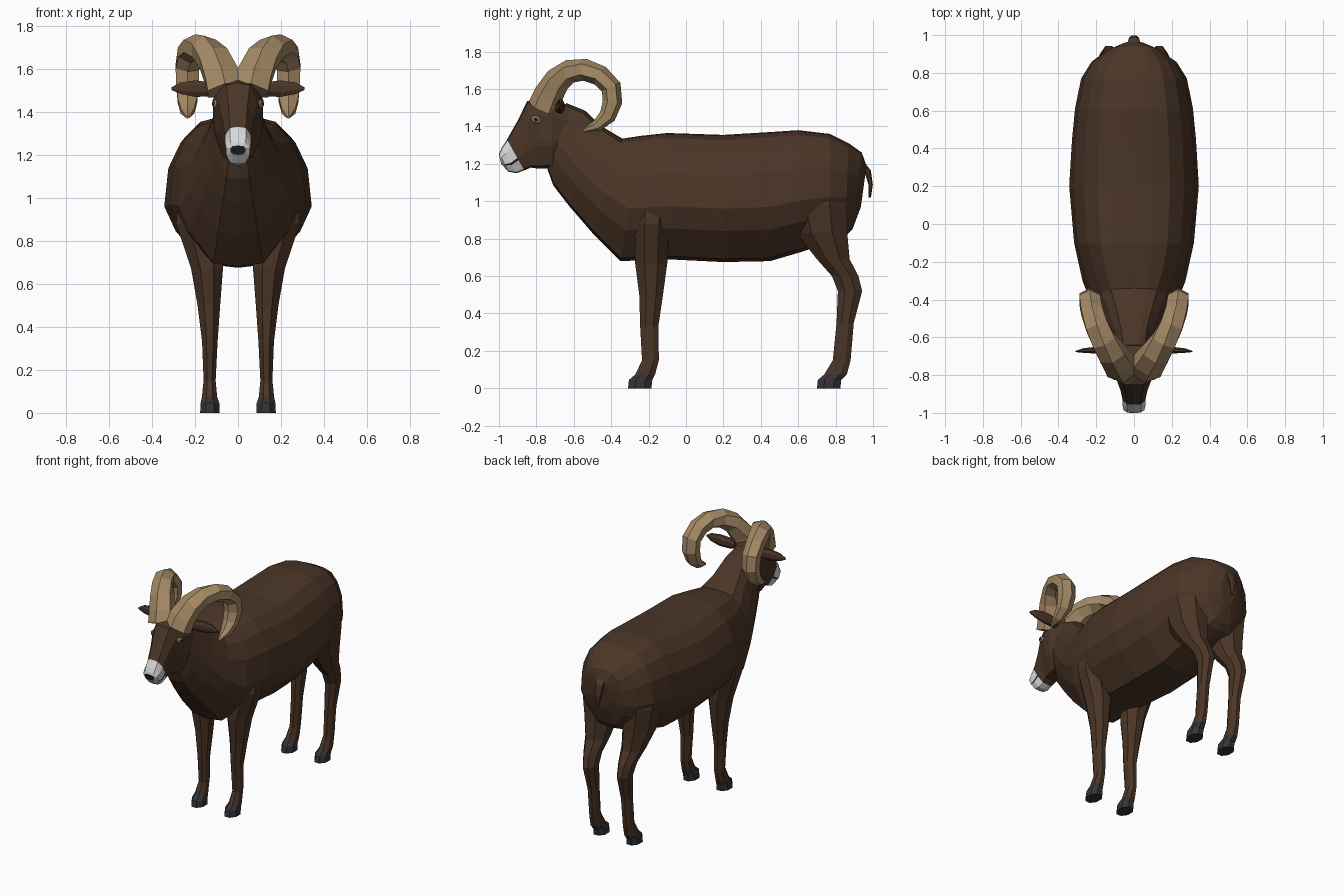
import bpy, bmesh, math
from mathutils import Vector, Matrix

if "Cube" in bpy.data.objects:
    bpy.data.objects.remove(bpy.data.objects["Cube"])


def material(name, rgb):
    m = bpy.data.materials.new(name)
    m.diffuse_color = (*rgb, 1)
    m.use_nodes = True
    m.node_tree.nodes["Principled BSDF"].inputs["Base Color"].default_value = m.diffuse_color
    return m


BROWN = material("brown coat", (0.070, 0.036, 0.020))
HORN = material("tan horn", (0.37, 0.25, 0.13))
WHITE = material("white muzzle", (0.68, 0.68, 0.68))
HOOF = material("dark hoof", (0.035, 0.033, 0.036))
BLACK = material("black", (0.014, 0.013, 0.013))


def finish(bm, name, mats, mirror=False):
    bmesh.ops.recalc_face_normals(bm, faces=bm.faces)
    me = bpy.data.meshes.new(name)
    bm.to_mesh(me)
    bm.free()
    for m in mats:
        me.materials.append(m)
    ob = bpy.data.objects.new(name, me)
    bpy.context.collection.objects.link(ob)
    if mirror:
        ob.modifiers.new("mirror", "MIRROR")
    return ob


def loft(name, rings, mats, rule=None, mirror=False):
    """Skin closed rings; rule(segment, side) gives the material slot, side -1 is a cap."""
    bm = bmesh.new()
    vs = [[bm.verts.new(p) for p in r] for r in rings]
    n = len(rings[0])
    for i in range(len(vs) - 1):
        for k in range(n):
            j = (k + 1) % n
            f = bm.faces.new((vs[i][k], vs[i][j], vs[i + 1][j], vs[i + 1][k]))
            f.material_index = rule(i, k) if rule else 0
    for i, r in ((0, vs[0]), (len(vs) - 2, vs[-1])):
        f = bm.faces.new(r)
        f.material_index = rule(i, -1) if rule else 0
    return finish(bm, name, mats, mirror)


def section(spec, half):
    """Symmetric ring between a top and a bottom point; half holds (width share, drop share)."""
    ty, tz, by, bz, w = spec
    full = half + [(-x, t) for x, t in half[-2:0:-1]]
    return [Vector((x * w, ty + (by - ty) * t, tz + (bz - tz) * t)) for x, t in full]


OCT = [(math.cos(a) / math.cos(math.pi / 8), math.sin(a) / math.cos(math.pi / 8))
       for a in (math.pi / 8 + k * math.pi / 4 for k in range(8))]

# body and neck: top y, top z, bottom y, bottom z, half width
body = [(-.64, 1.525, -.74, 1.17, .10), (-.54, 1.485, -.71, 1.085, .125),
        (-.45, 1.40, -.625, .975, .165), (-.34, 1.335, -.50, .83, .22),
        (-.24, 1.35, -.35, .68, .272), (-.10, 1.365, -.10, .69, .317),
        (.20, 1.355, .20, .675, .343), (.45, 1.37, .45, .68, .328),
        (.60, 1.38, .62, .73, .312), (.77, 1.36, .77, .78, .28),
        (.87, 1.31, .85, .81, .225), (.94, 1.26, .89, .85, .145),
        (.965, 1.19, .935, .97, .06)]
BODY_HALF = [(0, 0), (.3, .008), (.56, .04), (.78, .145), (.945, .32), (1, .58), (.84, .755),
             (.42, .975), (0, 1)]
loft("body", [section(s, BODY_HALF) for s in body], [BROWN])

# head with white muzzle, dark mouth line and nose
head = [(-.60, 1.50, -.66, 1.19, .09), (-.71, 1.548, -.72, 1.175, .118),
        (-.79, 1.55, -.76, 1.175, .108), (-.85, 1.535, -.795, 1.175, .088),
        (-.895, 1.44, -.83, 1.18, .072),
        (-.957, 1.33, -.865, 1.165, .06), (-.985, 1.287, -.905, 1.15, .06),
        (-.998, 1.258, -.95, 1.158, .055), (-1.0, 1.243, -.988, 1.20, .036)]
HEAD_HALF = [(0, 0), (.62, .03), (1, .25), (.97, .6), (.94, .67), (.6, .96), (0, 1)]


def head_color(i, k):
    if i < 5:
        return 0
    side = k if k < 6 else 11 - k
    if k == -1 or (side == 3 and i < 7):
        return 2
    return 1


loft("head", [section(s, HEAD_HALF) for s in head], [BROWN, WHITE, BLACK], head_color)

# legs: z, y min, y max, x min, x max
front = [(0, -.31, -.185, .085, .176), (.045, -.305, -.18, .087, .174),
         (.075, -.27, -.165, .097, .168), (.15, -.235, -.145, .104, .16),
         (.33, -.245, -.148, .095, .167), (.5, -.25, -.123, .083, .188),
         (.67, -.272, -.10, .07, .218), (.88, -.275, -.09, .08, .288),
         (1.02, -.26, -.09, .10, .275)]
hind = [(0, .70, .825, .085, .176), (.045, .705, .83, .087, .174),
        (.075, .74, .86, .097, .168), (.15, .785, .88, .104, .16),
        (.35, .805, .897, .097, .165), (.52, .812, .942, .09, .178),
        (.60, .78, .922, .085, .19), (.69, .70, .875, .07, .215),
        (.83, .59, .862, .05, .252), (.98, .55, .86, .05, .275), (1.12, .62, .82, .06, .258)]
for name, spec in (("front_legs", front), ("hind_legs", hind)):
    rings = [[Vector(((x0 + x1) / 2 + c * (x1 - x0) / 2, (y0 + y1) / 2 + s * (y1 - y0) / 2, z))
              for c, s in OCT] for z, y0, y1, x0, x1 in spec]
    loft(name, rings, [BROWN, HOOF], lambda i, k: 1 if i < 2 else 0, True)

# curled horns: x, y, z, radius
path = [(.06, -.765, 1.50, .078), (.078, -.735, 1.57, .075), (.115, -.685, 1.65, .067),
        (.157, -.62, 1.695, .06), (.198, -.54, 1.703, .056), (.224, -.46, 1.672, .053),
        (.235, -.40, 1.61, .052), (.236, -.393, 1.53, .05), (.235, -.42, 1.455, .043),
        (.235, -.475, 1.405, .03), (.234, -.55, 1.375, .007)]
pts = [Vector(p[:3]) for p in path]
rings = []
for i, p in enumerate(pts):
    tan = (pts[min(i + 1, len(pts) - 1)] - pts[max(i - 1, 0)]).normalized()
    side = Vector((1, 0, 0))
    side = (side - tan * side.dot(tan)).normalized()
    up = tan.cross(side)
    rings.append([p + (side * math.cos(a) * 1.22 + up * math.sin(a) * 1.05) * path[i][3]
                  for a in (math.pi / 6 + k * math.pi / 3 for k in range(6))])
loft("horns", rings, [HORN], None, True)

# leaf-shaped ears: x, y, z, half depth, half height
ear = [(.085, -.68, 1.495, .022, .02), (.13, -.672, 1.505, .024, .034),
       (.20, -.668, 1.508, .018, .038), (.27, -.67, 1.51, .012, .026), (.31, -.675, 1.508, .003, .006)]
loft("ears", [[Vector((x, y + c * d, z + s * h)) for c, s in OCT] for x, y, z, d, h in ear],
     [BROWN], None, True)

# tail: y, z, half width, half depth
tail = [(.94, 1.20, .032, .02), (.97, 1.165, .03, .018), (.987, 1.09, .022, .012), (.983, 1.02, .008, .006)]
loft("tail", [[Vector((c * w, y + s * d, z)) for c, s in OCT] for y, z, w, d in tail], [BROWN])

# eyes and pupils
for name, x, size, mat in (("eyes", .106, (.012, .029, .019), HORN),
                           ("pupils", .114, (.008, .012, .010), BLACK)):
    bm = bmesh.new()
    bmesh.ops.create_uvsphere(bm, u_segments=8, v_segments=6, radius=1)
    bm.transform(Matrix.Translation((x, -.802, 1.437)) @ Matrix.Rotation(-.22, 4, "Z")
                 @ Matrix.Rotation(-.4, 4, "X") @ Matrix.Diagonal((*size, 1)))
    finish(bm, name, [mat], True)
